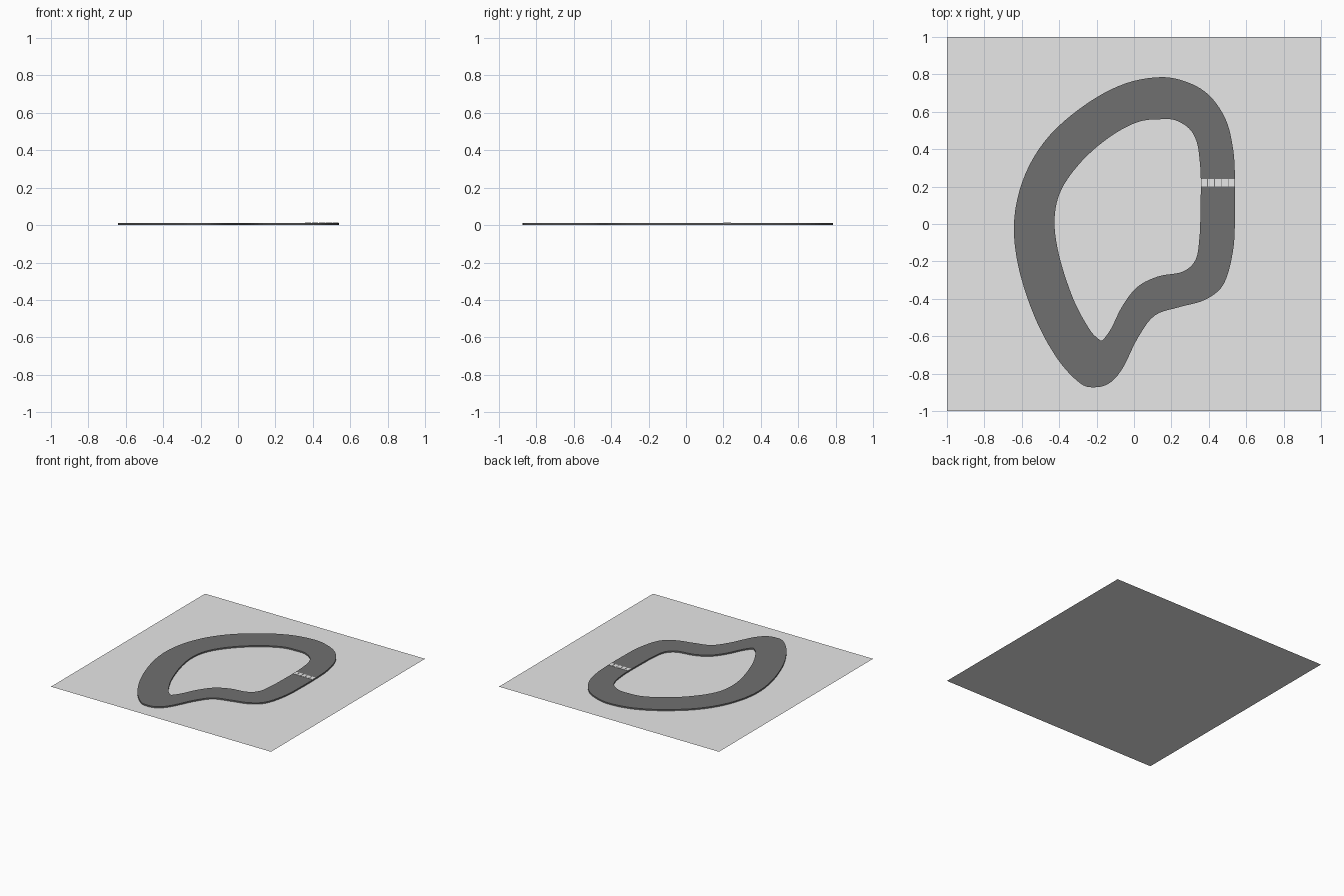
import bpy, bmesh
from mathutils import Vector

if "Cube" in bpy.data.objects:
    bpy.data.objects.remove(bpy.data.objects["Cube"])


def material(name, v):
    m = bpy.data.materials.new(name)
    m.diffuse_color = (v, v, v, 1)
    m.use_nodes = True
    m.node_tree.nodes["Principled BSDF"].inputs["Base Color"].default_value = m.diffuse_color
    return m


LIGHT = material("light grey ground", 0.8)
DARK = material("dark asphalt", 0.16)
WHITE = material("line white", 0.84)
TOP = 0.011


def make(name, bm, mat):
    me = bpy.data.meshes.new(name)
    bm.to_mesh(me)
    bm.free()
    me.materials.append(mat)
    ob = bpy.data.objects.new(name, me)
    bpy.context.collection.objects.link(ob)
    return ob


def smooth_loop(pts, steps=5):
    """Closed Catmull-Rom curve through the points."""
    p = [Vector(q) for q in pts]
    n, out = len(p), []
    for i in range(n):
        a, b, c, d = (p[(i + k) % n] for k in (-1, 0, 1, 2))
        for s in range(steps):
            t = s / steps
            out.append(0.5 * (2 * b + (c - a) * t + (2 * a - 5 * b + 4 * c - d) * t * t
                              + (3 * b - a - 3 * c + d) * t ** 3))
    return out


# ground sheet
bm = bmesh.new()
bmesh.ops.create_grid(bm, x_segments=1, y_segments=1, size=1)
make("ground", bm, LIGHT)

# road: matching outer and inner edges, counter-clockwise from the start line
OUTER = [(.54, .24), (.53, .40), (.49, .56), (.40, .69), (.28, .76), (.14, .785),
         (-.05, .75), (-.25, .645), (-.45, .475), (-.58, .27), (-.64, .03),
         (-.62, -.22), (-.53, -.50), (-.41, -.72), (-.29, -.85), (-.21, -.873),
         (-.13, -.85), (-.06, -.77), (.02, -.61), (.11, -.49), (.24, -.445),
         (.38, -.405), (.48, -.32), (.53, -.14), (.54, .05)]
INNER = [(.357, .24), (.35, .35), (.335, .44), (.295, .51), (.22, .555), (.14, .56),
         (.02, .545), (-.13, .465), (-.28, .335), (-.39, .18), (-.425, .02),
         (-.40, -.17), (-.325, -.40), (-.24, -.56), (-.195, -.61), (-.172, -.623),
         (-.15, -.60), (-.12, -.555), (-.06, -.435), (.02, -.335), (.13, -.28),
         (.26, -.255), (.33, -.19), (.35, -.07), (.355, .05)]
bm = bmesh.new()
outer, inner = smooth_loop(OUTER), smooth_loop(INNER)
rings = [[bm.verts.new((q.x, q.y, z)) for q in loop]
         for loop, z in ((outer, 0), (outer, TOP), (inner, TOP), (inner, 0))]
n = len(outer)
for a, b in zip(rings, rings[1:]):
    for i in range(n):
        j = (i + 1) % n
        bm.faces.new((a[i], a[j], b[j], b[i]))
make("road", bm, DARK)

# start line: a row of thin tiles across the road
bm = bmesh.new()
x0, x1, count, gap = 0.357, 0.540, 5, 0.004
w = (x1 - x0) / count
for i in range(count):
    a, b = x0 + i * w + gap / 2, x0 + (i + 1) * w - gap / 2
    ret = bmesh.ops.create_cube(bm, size=1)
    for v in ret["verts"]:
        v.co = (a if v.co.x < 0 else b, 0.20 if v.co.y < 0 else 0.24,
                TOP - 0.001 if v.co.z < 0 else TOP + 0.002)
make("start_line", bm, WHITE)
